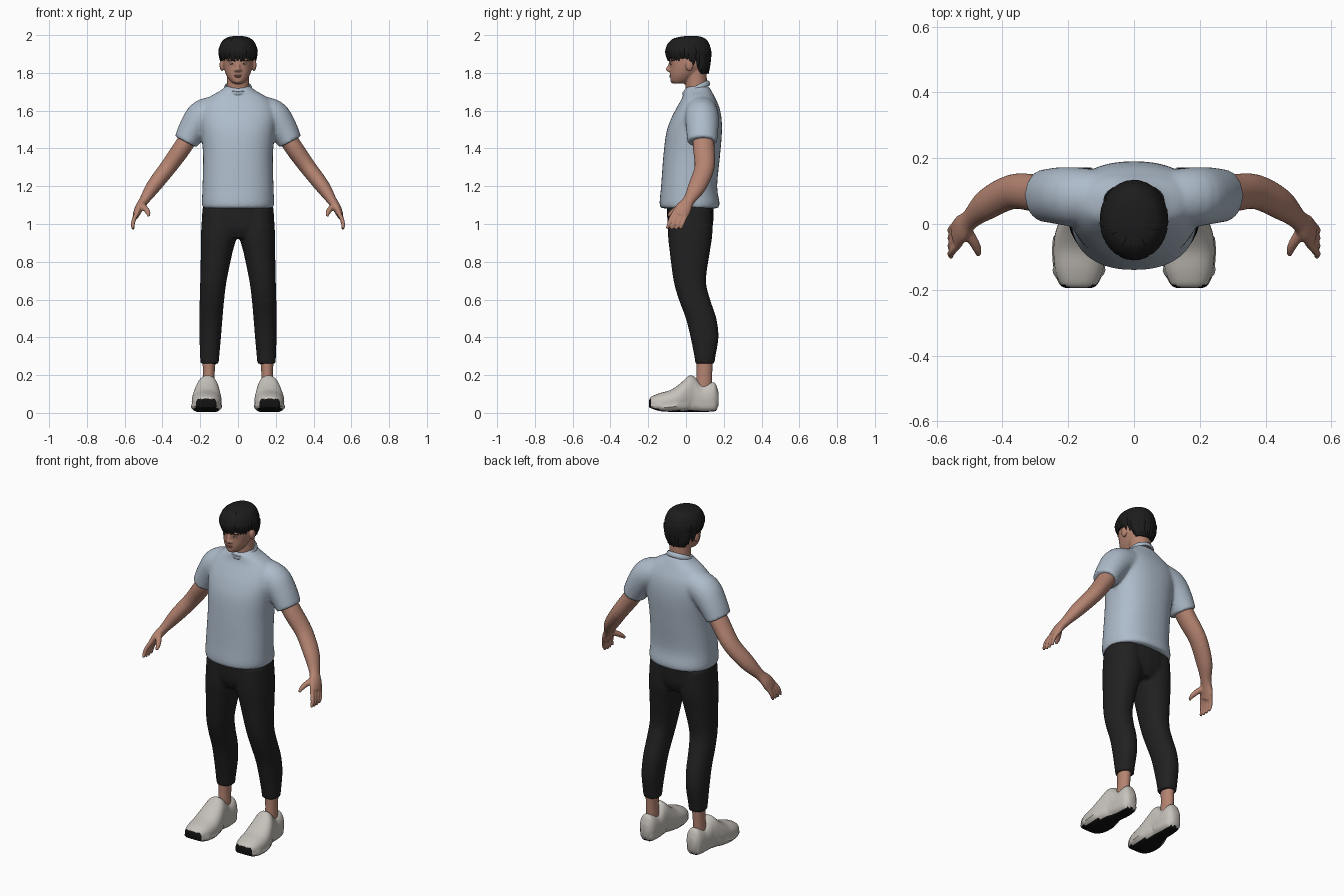
import bpy, bmesh, math, random
from mathutils import Vector, Matrix

if "Cube" in bpy.data.objects:
    bpy.data.objects.remove(bpy.data.objects["Cube"], do_unlink=True)
random.seed(4)
X, Y, Z = Vector((1, 0, 0)), Vector((0, 1, 0)), Vector((0, 0, 1))


def material(name, *rgb):
    m = bpy.data.materials.new(name)
    m.use_nodes = True
    m.diffuse_color = (*rgb, 1)
    m.node_tree.nodes["Principled BSDF"].inputs["Base Color"].default_value = (*rgb, 1)
    return m


skin = material("skin", .46, .23, .165)
shirt_blue = material("pale blue cotton", .42, .5, .59)
black_cloth = material("black cloth", .015, .015, .015)
hair_black = material("black hair", .012, .012, .012)
shoe_white = material("off white shoe", .56, .53, .49)
sole_black = material("black sole", .006, .006, .006)
eye_white = material("eye white", .6, .56, .53)
lip_pink = material("lip", .33, .13, .1)


def spline(keys, steps):
    """Smooth row of (x, y, z, radius, radius) through the keys."""
    rows = []
    for i in range(len(keys) - 1):
        quad = [keys[max(i - 1, 0)], keys[i], keys[i + 1], keys[min(i + 2, len(keys) - 1)]]
        for k in range(steps):
            t = k / steps
            rows.append([b + t * ((c - a) / 2 + t * ((a - 2.5 * b + 2 * c - d / 2)
                         + t * (1.5 * (b - c) + (d - a) / 2))) for a, b, c, d in zip(*quad)])
    return rows + [list(keys[-1])]


def loft(bm, keys, side=Y, axis=None, power=2, steps=4, segs=24):
    """Closed tube of oval rings; rings face the path, or a fixed axis."""
    rows = spline(keys, steps)
    rings = []
    for i, (x, y, z, ru, rv) in enumerate(rows):
        ahead, behind = rows[min(i + 1, len(rows) - 1)], rows[max(i - 1, 0)]
        t = axis or (Vector(ahead[:3]) - Vector(behind[:3])).normalized()
        v = (side - t * side.dot(t)).normalized()
        u = v.cross(t)
        ring = []
        for k in range(segs):
            c, s = math.cos(math.tau * k / segs), math.sin(math.tau * k / segs)
            c, s = (math.copysign(abs(w) ** (2 / power), w) for w in (c, s))
            ring.append(bm.verts.new(Vector((x, y, z)) + u * c * max(ru, .001) + v * s * max(rv, .001)))
        rings.append(ring)
    for a, b in zip(rings, rings[1:]):
        for k in range(segs):
            j = (k + 1) % segs
            bm.faces.new((a[k], a[j], b[j], b[k]))
    bm.faces.new(rings[0])
    bm.faces.new(rings[-1])


def layers(rows):
    """Turn (z, front, back, half width) rows into loft keys."""
    return [(0, (f + b) / 2, z, w, (b - f) / 2) for z, f, b, w in rows]


def mirrored(keys, s):
    return [(k[0] * s, *k[1:]) for k in keys]


def ball(bm, at, size):
    m = Matrix.Translation(at) @ Matrix.Diagonal((*size, 1))
    bmesh.ops.create_uvsphere(bm, u_segments=16, v_segments=10, radius=1, matrix=m)


def finish(name, bm, *mats, voxel=0, smooth=3):
    bmesh.ops.recalc_face_normals(bm, faces=bm.faces)
    me = bpy.data.meshes.new(name)
    bm.to_mesh(me)
    bm.free()
    ob = bpy.data.objects.new(name, me)
    bpy.context.collection.objects.link(ob)
    for m in mats:
        me.materials.append(m)
    bpy.ops.object.select_all(action='DESELECT')
    ob.select_set(True)
    bpy.context.view_layer.objects.active = ob
    bpy.ops.object.shade_smooth_by_angle(angle=math.radians(50))
    if voxel:  # fuse overlapping volumes into one skin
        r = ob.modifiers.new("fuse", 'REMESH')
        r.mode, r.voxel_size, r.use_smooth_shade = 'VOXEL', voxel, True
        f = ob.modifiers.new("soften", 'SMOOTH')
        f.factor, f.iterations = .5, smooth
    return ob


# Shirt: torso fused with both sleeves
bm = bmesh.new()
loft(bm, layers([(1.083, -.132, .17, .185), (1.11, -.14, .178, .191), (1.2, -.132, .165, .188),
                 (1.36, -.12, .18, .185), (1.48, -.105, .19, .195), (1.56, -.078, .188, .205),
                 (1.62, -.047, .176, .195), (1.67, -.02, .153, .155), (1.705, -.012, .135, .095),
                 (1.73, .01, .12, .066)]), axis=Z, power=2.3, segs=40)
for s in (1, -1):
    loft(bm, mirrored([(.11, .08, 1.595, .085, .085), (.185, .083, 1.57, .088, .09),
                       (.235, .086, 1.51, .077, .086), (.277, .086, 1.434, .065, .079)], s))
finish("shirt", bm, shirt_blue, voxel=.009, smooth=5)

# Ribbed collar, lower at the front
bm = bmesh.new()
tilt = Matrix.Translation((0, .054, 1.717)) @ Matrix.Rotation(.43, 4, 'X')
rows = [[], ]
hoop = [[bm.verts.new(tilt @ Vector(((.066 + .009 * math.cos(b)) * math.cos(a),
                                     (.07 + .009 * math.cos(b)) * math.sin(a), .015 * math.sin(b))))
         for b in (math.tau * j / 10 for j in range(10))] for a in (math.tau * i / 40 for i in range(40))]
for i in range(40):
    p, q = hoop[i], hoop[(i + 1) % 40]
    for j in range(10):
        k = (j + 1) % 10
        bm.faces.new((p[j], q[j], q[k], p[k]))
finish("collar", bm, shirt_blue)

# Trousers: hips fused with both legs
bm = bmesh.new()
loft(bm, layers([(.925, -.07, .115, .11), (.98, -.095, .14, .18), (1.05, -.1, .146, .188),
                 (1.12, -.1, .146, .182)]), axis=Z, power=2.3)
leg = [(.1, .022, 1.08, .088, .115), (.1, .022, .95, .096, .118), (.113, .02, .85, .084, .106),
       (.13, .02, .7, .07, .086), (.138, .045, .6, .065, .083), (.143, .08, .5, .061, .081),
       (.147, .098, .4, .057, .074), (.15, .1, .3, .051, .056), (.15, .1, .26, .048, .051)]
for s in (1, -1):
    loft(bm, mirrored(leg, s), axis=Z, power=2.2)
finish("trousers", bm, black_cloth, voxel=.009)

for s, label in ((1, "left"), (-1, "right")):
    # Arm with palm, four fingers and thumb
    bm = bmesh.new()
    loft(bm, mirrored([(.24, .09, 1.49, .048, .055), (.298, .094, 1.4, .048, .057),
                       (.37, .098, 1.3, .044, .053), (.447, .06, 1.2, .039, .048),
                       (.497, .015, 1.125, .026, .032), (.523, -.012, 1.085, .023, .042),
                       (.541, -.035, 1.045, .017, .044)], s), segs=20)
    for i in range(4):
        y, mid = .004 - .024 * i, 1 - abs(i - 1.4) * .4
        loft(bm, mirrored([(.53, y + .01, 1.065, .012, .012), (.549, y - .012, 1.028, .0115, .0115),
                           (.557, y - .023, 1.0 - .006 * mid, .0105, .0105),
                           (.555, y - .033, .978 - .009 * mid, .007, .007)], s), segs=10)
    loft(bm, mirrored([(.515, -.015, 1.1, .02, .02), (.49, -.05, 1.08, .016, .016),
                       (.476, -.077, 1.06, .013, .013), (.473, -.096, 1.042, .007, .007)], s), segs=10)
    finish(label + "_arm", bm, skin, voxel=.0055, smooth=2)

    # Ankle
    bm = bmesh.new()
    loft(bm, mirrored([(.155, .09, .09, .034, .045), (.155, .097, .2, .031, .041),
                       (.152, .1, .3, .036, .044)], s), axis=Z)
    finish(label + "_ankle", bm, skin)

    # Shoe: flattened underneath, with a rising toe
    bm = bmesh.new()
    loft(bm, mirrored([(.168, -.195, .048, .02, .036), (.168, -.184, .05, .036, .055),
                       (.167, -.14, .052, .052, .073), (.166, -.08, .058, .064, .079),
                       (.165, -.03, .076, .08, .075), (.162, .015, .098, .098, .063),
                       (.158, .045, .095, .096, .056), (.156, .085, .075, .076, .053),
                       (.155, .13, .08, .081, .05), (.155, .155, .08, .076, .042),
                       (.155, .172, .075, .035, .025)], s), side=X, axis=Y, power=2.25, segs=32)

    def floor(y):
        return .006 + 2.6 * max(0, -y - .1) ** 2 + 3 * max(0, y - .12) ** 2
    for v in bm.verts:
        v.co.z = max(v.co.z, floor(v.co.y))
        if v.co.z < .04:  # sole flares out a little
            v.co.x += (v.co.x - s * .163) * .12
    for f in bm.faces:
        c = f.calc_center_median()
        f.material_index = int(c.z < floor(c.y) + .007 or (c.y < -.186 and c.z < .075))
    finish(label + "_shoe", bm, shoe_white, sole_black)

# Head: skull, neck, nose, brow and ears
bm = bmesh.new()
loft(bm, layers([(1.743, -.066, -.01, .024), (1.757, -.08, .02, .042), (1.79, -.085, .06, .063),
                 (1.83, -.086, .1, .076), (1.87, -.09, .115, .08), (1.92, -.085, .115, .082),
                 (1.96, -.06, .1, .068), (1.98, -.03, .07, .04)]), axis=Z, power=2.2, segs=32)
loft(bm, [(0, .065, 1.66, .066, .06), (0, .055, 1.73, .06, .058), (0, .05, 1.82, .06, .058)], axis=Z)
loft(bm, [(0, -.078, 1.862, .008, .008), (0, -.09, 1.835, .009, .009), (0, -.094, 1.817, .014, .013),
          (0, -.086, 1.806, .014, .008)], axis=Z, segs=12)
ball(bm, (0, -.066, 1.758), (.022, .017, .014))
for s in (1, -1):
    ball(bm, (s * .014, -.086, 1.814), (.008, .009, .007))
    ball(bm, (s * .085, .018, 1.842), (.013, .021, .033))
    ball(bm, (s * .032, -.072, 1.868), (.024, .016, .007))
finish("head", bm, skin, voxel=.005, smooth=2)

# Eyes, irises, brows and lips
for s, label in ((1, "left"), (-1, "right")):
    bm = bmesh.new()
    ball(bm, (s * .032, -.07, 1.849), (.014, .0135, .006))
    finish(label + "_eye", bm, eye_white)
    bm = bmesh.new()
    ball(bm, (s * .031, -.077, 1.849), (.006, .008, .006))
    finish(label + "_iris", bm, hair_black)
    bm = bmesh.new()
    loft(bm, mirrored([(.014, -.088, 1.863, .003, .004), (.034, -.084, 1.868, .004, .005),
                       (.054, -.071, 1.865, .002, .004)], s), segs=8)
    finish(label + "_eyebrow", bm, hair_black)
bm = bmesh.new()
ball(bm, (0, -.081, 1.786), (.021, .008, .004))
ball(bm, (0, -.08, 1.78), (.017, .0085, .005))
finish("lips", bm, lip_pink)

# Hair: cap, nape and a ring of overlapping locks
bm = bmesh.new()
loft(bm, layers([(1.877, -.096, .12, .091), (1.9, -.106, .128, .097), (1.94, -.104, .128, .097),
                 (1.972, -.08, .112, .08), (1.99, -.035, .085, .05), (1.996, .01, .05, .012)]),
     axis=Z, segs=36)
loft(bm, layers([(1.795, .06, .112, .055), (1.84, .04, .122, .08), (1.9, .02, .126, .093)]), axis=Z)
locks = 34
for i in range(locks):
    a = math.tau * (i + random.uniform(-.3, .3)) / locks
    dx, dy = math.sin(a), -math.cos(a)
    drop = 1.868 + random.uniform(-.007, .007) - .07 * max(0, dy) ** .7

    def point(reach, z, thick, wide):
        return (.1 * dx * reach, .012 + .118 * dy * reach, z, thick, wide)
    loft(bm, [point(.3, 1.988, .004, .008), point(.72, 1.972, .006, .014), point(.97, 1.925, .006, .017),
              point(.96, (drop + 1.925) / 2, .006, .015), point(.9, drop, .002, .003)],
         side=Vector((-dy, dx, 0)), segs=8)
finish("hair", bm, hair_black)
